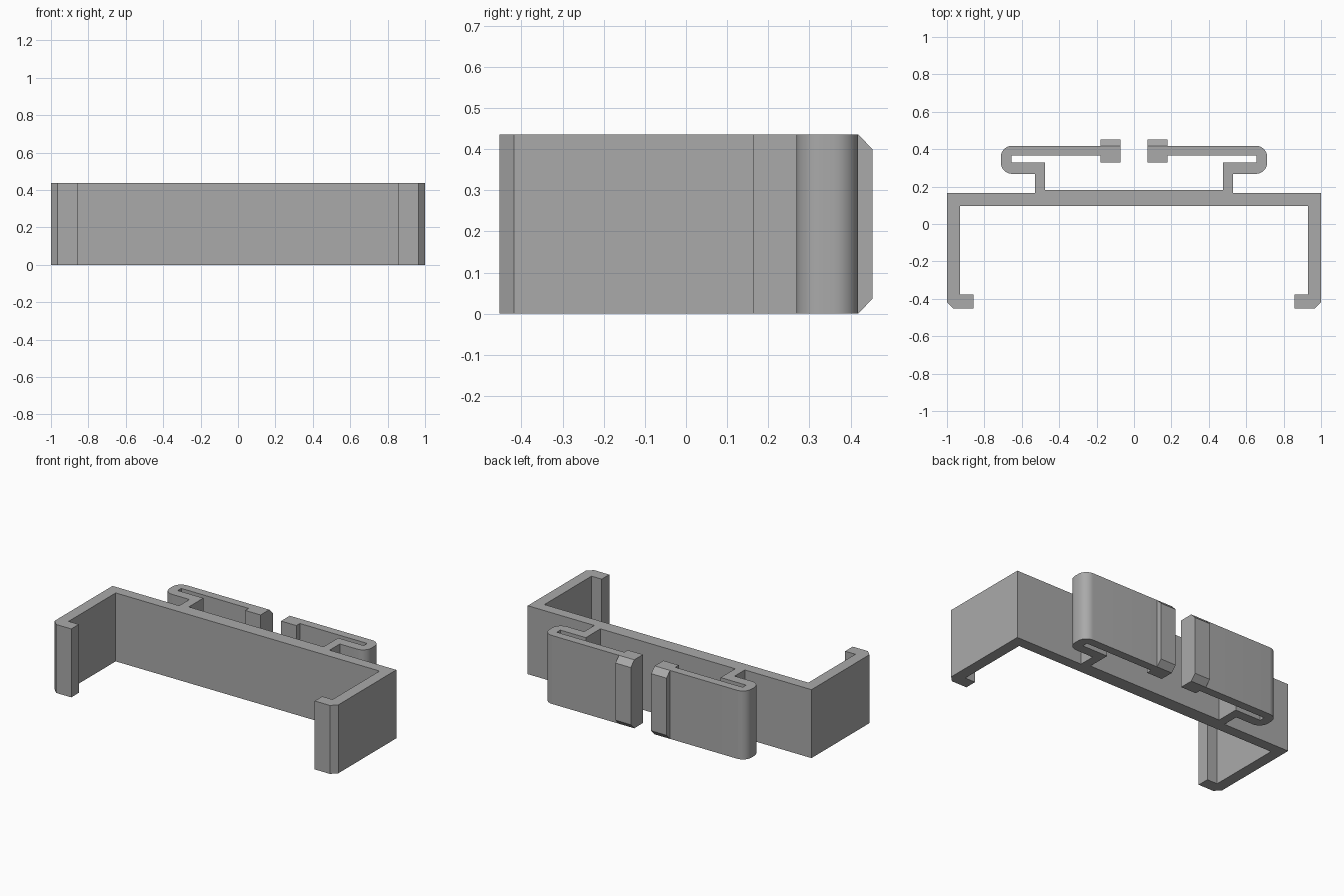
import bpy, bmesh, math
from mathutils import Vector

if "Cube" in bpy.data.objects:
    bpy.data.objects.remove(bpy.data.objects["Cube"])

HEIGHT = 0.436
grey = bpy.data.materials.new("plain grey")
grey.diffuse_color = (0.40, 0.40, 0.40, 1)
grey.use_nodes = True
grey.node_tree.nodes["Principled BSDF"].inputs["Base Color"].default_value = grey.diffuse_color


def prism(name, points, offset):
    """Extrude a closed outline of 3D points along offset."""
    bm = bmesh.new()
    face = bm.faces.new([bm.verts.new(p) for p in points])
    extruded = bmesh.ops.extrude_face_region(bm, geom=[face])["geom"]
    bmesh.ops.translate(bm, vec=Vector(offset),
                        verts=[v for v in extruded if isinstance(v, bmesh.types.BMVert)])
    bmesh.ops.recalc_face_normals(bm, faces=bm.faces)
    mesh = bpy.data.meshes.new(name)
    bm.to_mesh(mesh)
    bm.free()
    mesh.materials.append(grey)
    obj = bpy.data.objects.new(name, mesh)
    bpy.context.collection.objects.link(obj)
    return obj


def arc(cx, cy, r, start, end, steps=8):
    return [(cx + r * math.cos(math.radians(start + (end - start) * i / steps)),
             cy + r * math.sin(math.radians(start + (end - start) * i / steps)))
            for i in range(steps + 1)]


# Right half of the clip outline, from the inner web round the hook to the spring arm
R = 0.06
half = [(0.93, 0.097), (0.93, -0.377), (0.858, -0.377), (0.858, -0.453),   # hook tip
        (0.965, -0.453), (1.0, -0.418), (1.0, 0.165), (0.53, 0.165),       # leg and web
        (0.53, 0.268)]                                                     # stem
half += arc(0.712 - R, 0.268 + R, R, -90, 0)                               # rounded curl
half += arc(0.712 - R, 0.418 - R, R, 0, 90)
half += [(0.072, 0.418), (0.072, 0.33), (0.18, 0.33), (0.18, 0.365),       # arm end block
         (0.655, 0.365), (0.655, 0.33), (0.475, 0.33), (0.475, 0.183)]     # slot and stem
outline = half + [(-x, y) for x, y in reversed(half)]
clip = prism("clip_body", [(x, y, 0) for x, y in outline], (0, 0, HEIGHT))

# Smooth only the rounded curls
bpy.context.view_layer.objects.active = clip
clip.select_set(True)
bpy.ops.object.shade_smooth_by_angle(angle=math.radians(25))

# Chamfered ridge on the end of each spring arm
for side, x in (("left", -0.18), ("right", 0.072)):
    prism(side + "_arm_ridge",
          [(x, 0.418, 0), (x, 0.453, 0.036), (x, 0.453, HEIGHT - 0.036), (x, 0.418, HEIGHT)],
          (0.108, 0, 0))
